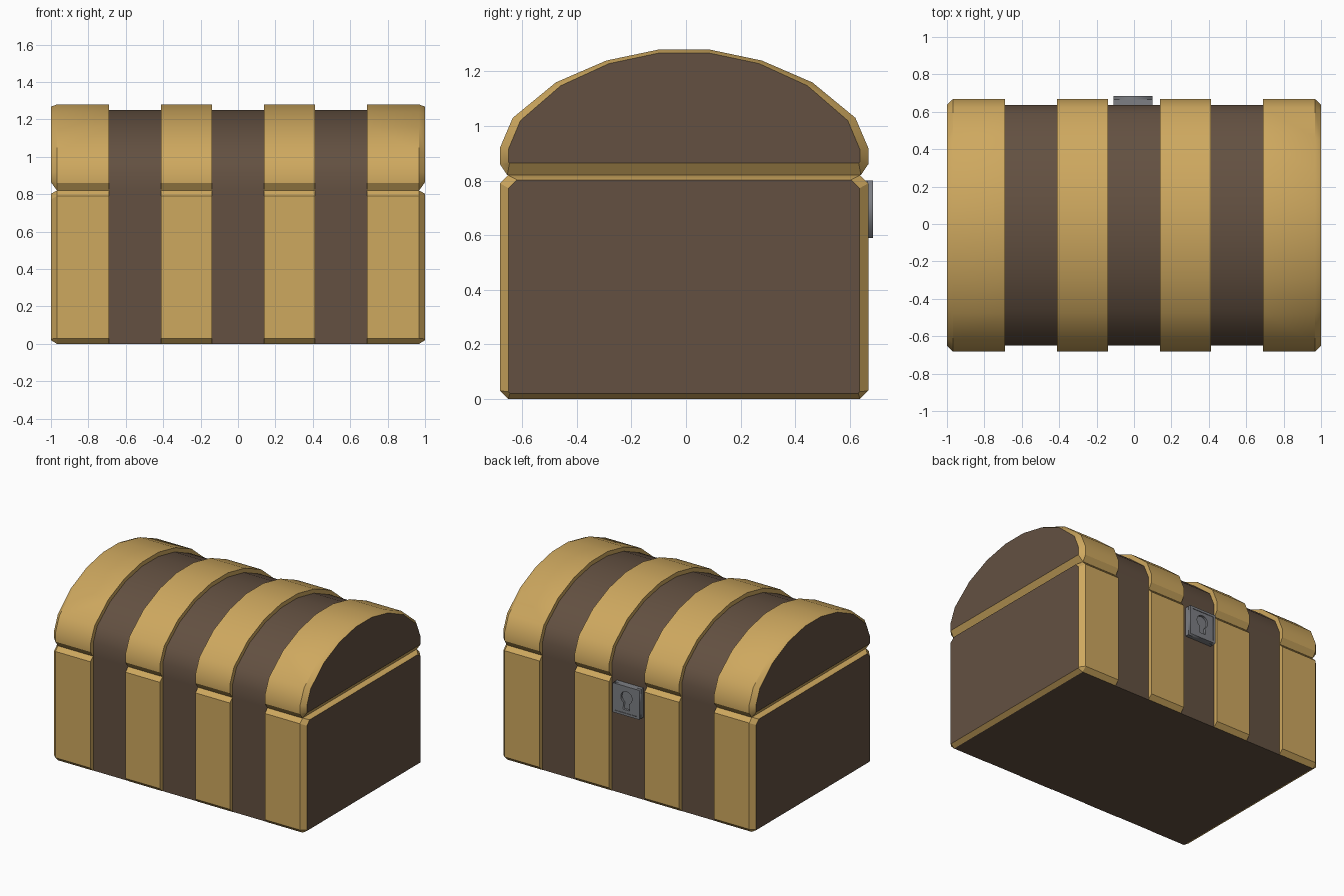
import bpy, bmesh, math

if "Cube" in bpy.data.objects:
    bpy.data.objects.remove(bpy.data.objects["Cube"])

CY = -0.007  # chest body sits slightly forward; the lock fills the back


def material(name, rgb):
    m = bpy.data.materials.new(name)
    m.diffuse_color = (*rgb, 1)
    m.use_nodes = True
    m.node_tree.nodes["Principled BSDF"].inputs["Base Color"].default_value = m.diffuse_color
    return m


GOLD = material("gold", (0.617, 0.392, 0.114))
BROWN = material("dark brown", (0.125, 0.081, 0.053))
GREY = material("lock grey", (0.205, 0.212, 0.231))


def mirrored(half):
    """Closed y-z outline from a half outline listed bottom to top."""
    return [(y, z) for y, z in half] + [(-y, z) for y, z in reversed(half)]


def loft(name, sections, mats):
    """Skin through (x, half outline) sections; ends and base use the second material."""
    bm = bmesh.new()
    rings = [[bm.verts.new((x, y + CY, z)) for y, z in mirrored(half)]
             for x, half in sections]
    n = len(rings[0])
    for a, b in zip(rings, rings[1:]):
        for i in range(n):
            j = (i + 1) % n
            bm.faces.new((a[i], a[j], b[j], b[i]))
    bm.faces.new(rings[0])
    bm.faces.new(rings[-1])
    bmesh.ops.recalc_face_normals(bm, faces=bm.faces)
    for f in bm.faces:
        c = f.calc_center_median()
        if abs(c.x) > 0.999 or c.z < 0.001:
            f.material_index = len(mats) - 1
    me = bpy.data.meshes.new(name)
    bm.to_mesh(me)
    bm.free()
    for m in mats:
        me.materials.append(m)
    ob = bpy.data.objects.new(name, me)
    bpy.context.collection.objects.link(ob)
    bpy.ops.object.select_all(action='DESELECT')
    ob.select_set(True)
    bpy.context.view_layer.objects.active = ob
    bpy.ops.object.shade_smooth_by_angle(angle=math.radians(30))
    return ob


# Half outlines (y, z)
body_core = [(0.643, 0), (0.643, 0.82)]
lid_core = [(0.643, 0.82), (0.643, 0.915), (0.60, 1.015), (0.452, 1.135),
            (0.275, 1.213), (0.09, 1.25)]
body_band = [(0.645, 0), (0.675, 0.03), (0.675, 0.79), (0.645, 0.82)]
body_end = [(0.638, 0.02), (0.643, 0.026), (0.643, 0.772), (0.612, 0.803)]
lid_band = [(0.648, 0.82), (0.675, 0.86), (0.675, 0.92), (0.628, 1.03),
            (0.47, 1.16), (0.285, 1.24), (0.095, 1.28)]
lid_end = [(0.64, 0.864), (0.644, 0.868), (0.644, 0.915), (0.60, 1.02),
           (0.452, 1.148), (0.275, 1.229), (0.09, 1.268)]

# Dark wooden core
loft("chest_body", [(-0.96, body_core), (0.96, body_core)], [BROWN])
loft("chest_lid", [(-0.96, lid_core), (0.96, lid_core)], [BROWN])

# Gold bands, with chamfered end bands holding the dark end panels
for s, side in ((-1, "left"), (1, "right")):
    for part, band, end in (("body", body_band, body_end), ("lid", lid_band, lid_end)):
        loft(f"{part}_band_{side}", [(s * 0.14, band), (s * 0.413, band)], [GOLD, BROWN])
        loft(f"{part}_end_band_{side}",
             [(s * 0.69, band), (s * 0.968, band), (s, end)], [GOLD, BROWN])

# Lock on the back: base plate and a face plate with a keyhole cut out
LX, LZ, HALF = -0.005, 0.695, 0.105
bpy.ops.mesh.primitive_cube_add(size=1, location=(LX, 0.648, LZ))
base = bpy.context.object
base.name = "lock_base"
base.scale = (2 * HALF, 0.034, 2 * HALF)
base.data.materials.append(GREY)


def flat_plate(name, outlines, y, depth):
    """Filled x-z outlines (later ones are holes) extruded along y."""
    cu = bpy.data.curves.new(name, 'CURVE')
    cu.dimensions = '2D'
    cu.fill_mode = 'BOTH'
    cu.extrude = depth / 2
    for pts in outlines:
        sp = cu.splines.new('POLY')
        sp.points.add(len(pts) - 1)
        for p, (x, z) in zip(sp.points, pts):
            p.co = (x, z, 0, 1)
        sp.use_cyclic_u = True
    cu.materials.append(GREY)
    ob = bpy.data.objects.new(name, cu)
    ob.location = (LX, y, LZ)
    ob.rotation_euler = (math.pi / 2, 0, 0)
    bpy.context.collection.objects.link(ob)
    bpy.ops.object.select_all(action='DESELECT')
    ob.select_set(True)
    bpy.context.view_layer.objects.active = ob
    bpy.ops.object.convert(target='MESH')


def square(h):
    return [(-h, -h), (h, -h), (h, h), (-h, h)]


keyhole = [(0.045 * math.cos(a), 0.022 + 0.045 * math.sin(a))
           for a in (math.radians(-60 + 300 * i / 12) for i in range(13))]
keyhole += [(-0.026, -0.065), (0.026, -0.065)]
flat_plate("lock_face", [square(0.088), keyhole], 0.672, 0.018)
flat_plate("lock_rim", [square(HALF), square(0.088)], 0.674, 0.022)
